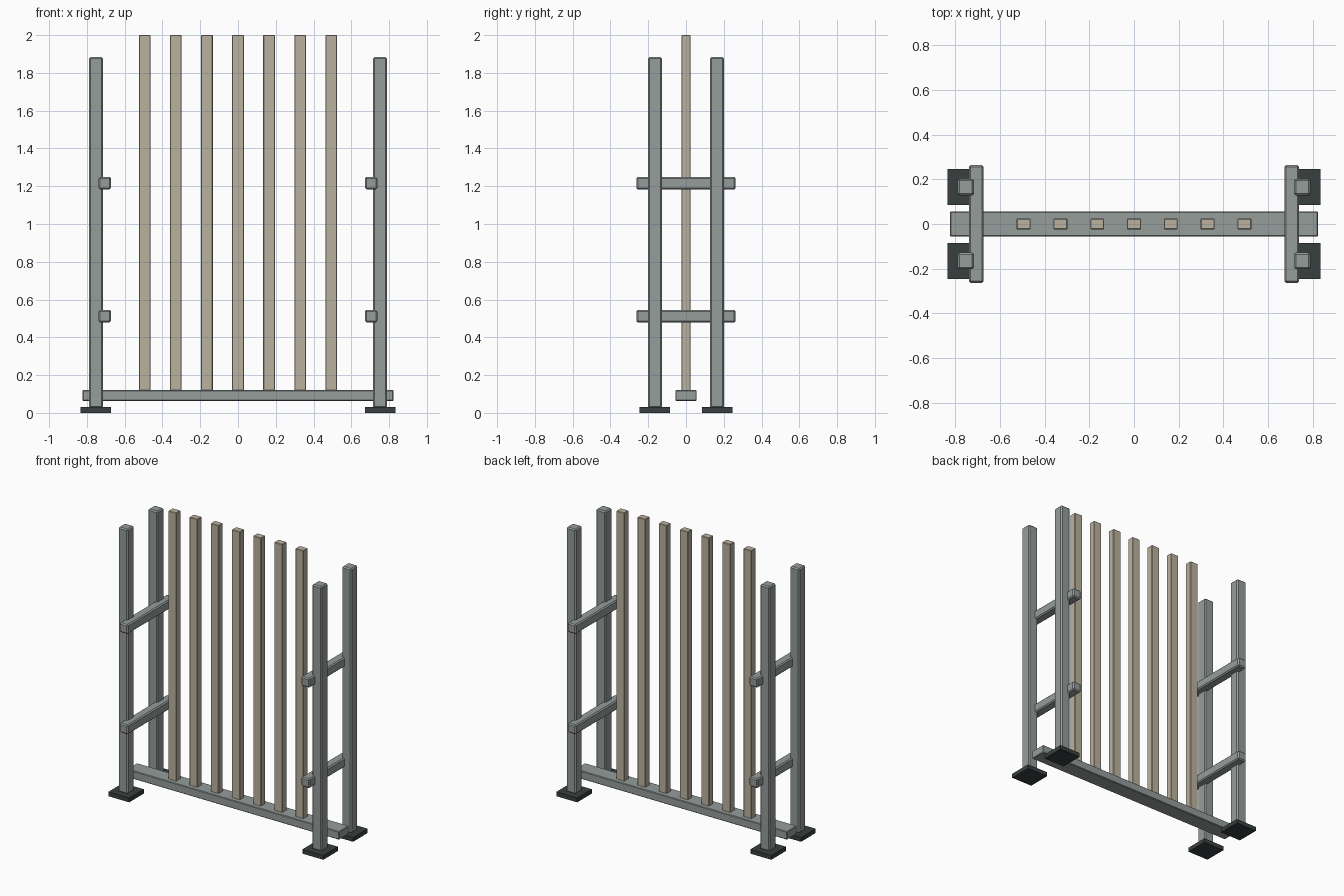
import bpy
import bmesh

if "Cube" in bpy.data.objects:
    bpy.data.objects.remove(bpy.data.objects["Cube"])


def material(name, color):
    m = bpy.data.materials.new(name)
    m.diffuse_color = (*color, 1)
    m.use_nodes = True
    m.node_tree.nodes["Principled BSDF"].inputs["Base Color"].default_value = m.diffuse_color
    return m


STEEL = material("grey_steel", (0.30, 0.34, 0.33))
WOOD = material("pale_wood", (0.50, 0.45, 0.35))
RUBBER = material("dark_rubber", (0.04, 0.05, 0.05))


def box(name, center, size, mat, bevel=0.0):
    bm = bmesh.new()
    bmesh.ops.create_cube(bm, size=1)
    bmesh.ops.scale(bm, vec=size, verts=bm.verts)
    if bevel:
        bmesh.ops.bevel(bm, geom=bm.edges[:], offset=bevel, segments=1,
                        affect='EDGES', profile=0.5)
    me = bpy.data.meshes.new(name)
    bm.to_mesh(me)
    bm.free()
    me.materials.append(mat)
    ob = bpy.data.objects.new(name, me)
    ob.location = center
    bpy.context.collection.objects.link(ob)
    return ob


for sx, side in ((-1, "left"), (1, "right")):
    # Upright posts on square feet
    for sy, end in ((-1, "front"), (1, "back")):
        box(f"{side}_{end}_post", (sx * 0.752, sy * 0.165, 0.955),
            (0.074, 0.074, 1.856), STEEL, 0.008)
        box(f"{side}_{end}_foot", (sx * 0.753, sy * 0.165, 0.015),
            (0.162, 0.162, 0.03), RUBBER)
    # Cross rails on the inner faces of the posts
    for z, level in ((0.512, "lower"), (1.216, "upper")):
        box(f"{side}_{level}_rail", (sx * 0.705, 0, z),
            (0.066, 0.526, 0.066), STEEL, 0.008)

# Long bottom beam
box("bottom_beam", (0, 0, 0.092), (1.646, 0.112, 0.057), STEEL, 0.004)

# Vertical slats standing through the beam
for i in range(7):
    box(f"slat_{i + 1}", ((i - 3) * 0.1645, 0, 1.032),
        (0.062, 0.048, 1.936), WOOD, 0.003)
